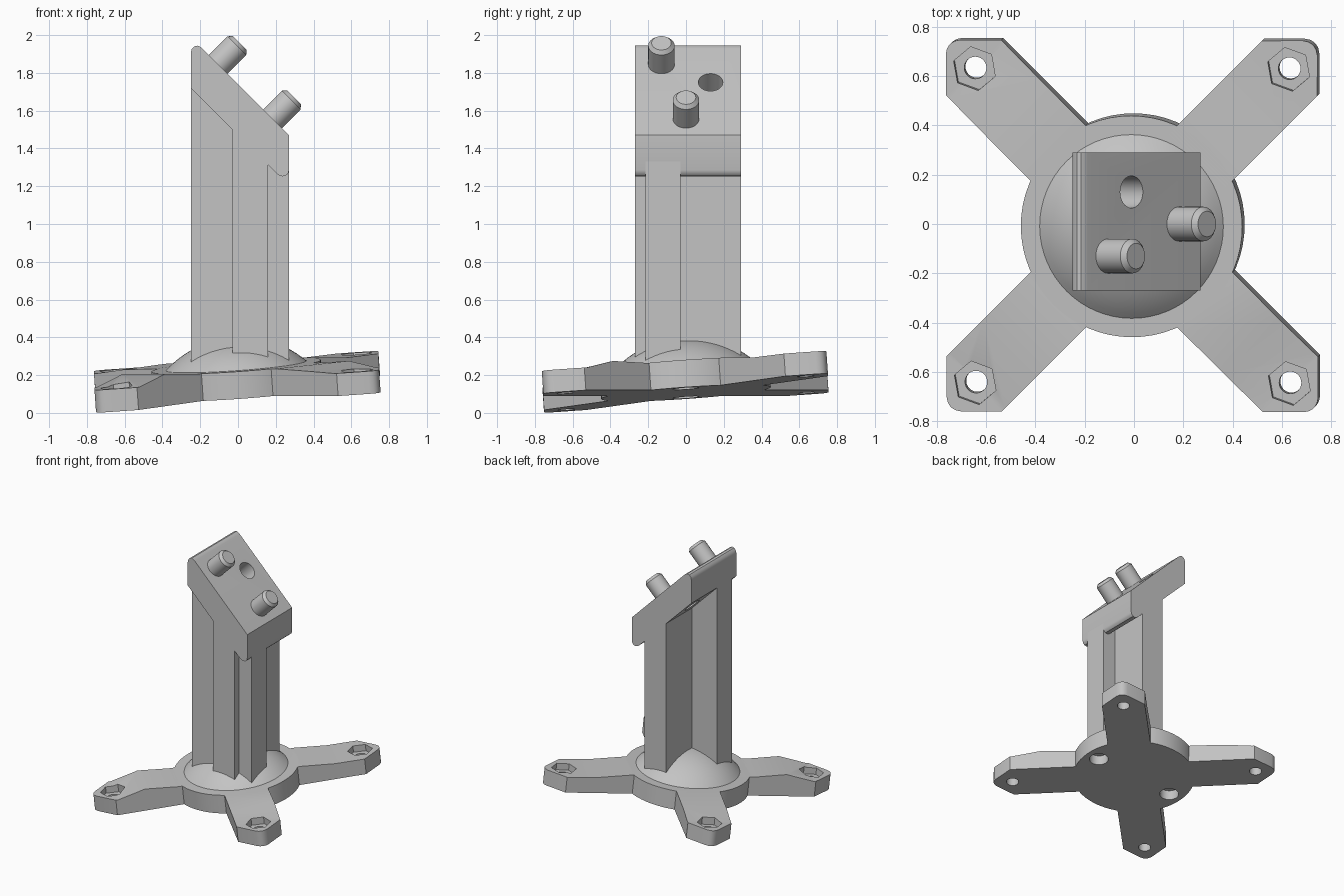
import bpy, bmesh, math
from mathutils import Matrix, Vector

if "Cube" in bpy.data.objects:
    bpy.data.objects.remove(bpy.data.objects["Cube"], do_unlink=True)

grey = bpy.data.materials.new("plain grey")
grey.use_nodes = True
grey.diffuse_color = (0.55, 0.55, 0.55, 1)
grey.node_tree.nodes["Principled BSDF"].inputs["Base Color"].default_value = grey.diffuse_color


def finish(name, bm, matrix=None):
    """Turn a bmesh into a grey object."""
    bmesh.ops.recalc_face_normals(bm, faces=bm.faces)
    mesh = bpy.data.meshes.new(name)
    bm.to_mesh(mesh)
    bm.free()
    if matrix is not None:
        mesh.transform(matrix)
    mesh.materials.append(grey)
    obj = bpy.data.objects.new(name, mesh)
    bpy.context.collection.objects.link(obj)
    return obj


def lathe(name, profile, segments=48, matrix=None):
    """Solid of revolution about z from (radius, z) points, bottom to top."""
    bm = bmesh.new()
    rings = [[bm.verts.new((r * math.cos(2 * math.pi * i / segments),
                            r * math.sin(2 * math.pi * i / segments), z))
              for i in range(segments)] for r, z in profile]
    for a, b in zip(rings, rings[1:]):
        for i in range(segments):
            j = (i + 1) % segments
            bm.faces.new((a[i], a[j], b[j], b[i]))
    bm.faces.new(rings[0])
    bm.faces.new(rings[-1])
    return finish(name, bm, matrix)


def prism(name, lower, upper):
    """Solid between two matching outlines."""
    bm = bmesh.new()
    a = [bm.verts.new(p) for p in lower]
    b = [bm.verts.new(p) for p in upper]
    bm.faces.new(a)
    bm.faces.new(b)
    for i in range(len(a)):
        j = (i + 1) % len(a)
        bm.faces.new((a[i], a[j], b[j], b[i]))
    return finish(name, bm)


def cut(obj, cutters):
    """Subtract the cutters, then delete them."""
    for c in cutters:
        c.hide_render = True
        mod = obj.modifiers.new("cut", 'BOOLEAN')
        mod.operation = 'DIFFERENCE'
        mod.solver = 'EXACT'
        mod.object = c
    bpy.context.view_layer.update()
    evaluated = obj.evaluated_get(bpy.context.evaluated_depsgraph_get())
    mesh = bpy.data.meshes.new_from_object(evaluated)
    obj.modifiers.clear()
    obj.data = mesh
    for c in cutters:
        bpy.data.objects.remove(c, do_unlink=True)


def smooth(obj, angle=32):
    bpy.ops.object.select_all(action='DESELECT')
    obj.select_set(True)
    bpy.context.view_layer.objects.active = obj
    bpy.ops.object.shade_smooth_by_angle(angle=math.radians(angle))


# Tilt of the whole foot, rising towards +x +y
tilt = (Matrix.Translation((0, 0, 0.105))
        @ Matrix.Rotation(-math.atan(0.099), 4, Vector((-1, 1, 0)).normalized()))
if (tilt @ Vector((1, 1, 0))).z < 0.105:
    tilt = (Matrix.Translation((0, 0, 0.105))
            @ Matrix.Rotation(math.atan(0.099), 4, Vector((-1, 1, 0)).normalized()))

THICK = 0.145

# Round hub with two blind holes underneath
hub = lathe("foot_hub", [(0.45, 0), (0.45, THICK)], 64)
cut(hub, [lathe("hub_cutter", [(0.07, -0.05), (0.07, 0.08)], 32,
                Matrix.Translation((s * 0.34, 0, 0))) for s in (-1, 1)])
hub.data.transform(tilt)
smooth(hub)

# Dome on the hub
R = 0.54
dome_end = math.asin(0.375 / R)
base_z = THICK + 0.15 - R
profile = [(0.375, THICK - 0.02)]
for k in range(13):
    a = dome_end * (1 - k / 12) + 0.002
    profile.append((R * math.sin(a), base_z + R * math.cos(a)))
smooth(lathe("foot_dome", profile, 64, tilt))


def make_arm(name, angle, right, left):
    """Arm along a diagonal; right and left are the mid heights of its edges."""
    stations = [(0.30, 0.159, THICK, THICK), (0.45, 0.159, THICK, THICK),
                (0.69, 0.159, right, left), (0.89, 0.159, 0.12, 0.12),
                (0.908, 0.159, 0.12, 0.12), (1.026, 0.042, 0.12, 0.12),
                (1.039, 0.022, 0.12, 0.12), (1.043, 0.006, 0.12, 0.12)]
    bm = bmesh.new()
    rings = [[bm.verts.new(p) for p in ((d, -w, 0), (d, w, 0), (d, w, tl), (d, -w, tr))]
             for d, w, tr, tl in stations]
    for a, b in zip(rings, rings[1:]):
        for i in range(4):
            j = (i + 1) % 4
            bm.faces.new((a[i], a[j], b[j], b[i]))
    bm.faces.new(rings[0])
    bm.faces.new(rings[-1])
    bmesh.ops.triangulate(bm, faces=[f for f in bm.faces if abs(f.normal.z) < 2 and
                                     f.calc_center_median().z > 0.1])
    arm = finish(name, bm)
    # Bolt hole and hexagonal nut pocket
    place = Matrix.Translation((0.903, 0, 0))
    spin = Matrix.Rotation(math.radians(100) - angle, 4, 'Z')
    cut(arm, [lathe("bolt_cutter", [(0.045, -0.05), (0.045, 0.3)], 32, place),
              lathe("nut_cutter", [(0.09, 0.07), (0.09, 0.3)], 6, place @ spin)])
    arm.data.transform(tilt @ Matrix.Rotation(angle, 4, 'Z'))
    smooth(arm, 20)


for name, degrees, right, left in (("back_left_arm", 45, 0.122, 0.122),
                                   ("back_right_arm", 135, 0.14, 0.14),
                                   ("front_right_arm", 225, 0.17, 0.17),
                                   ("front_left_arm", 315, 0.132, 0.155)):
    make_arm(name, math.radians(degrees), right, left)

# Cross-shaped column, its top sloped to end inside the head
X0, X1, X2, X3 = -0.25, -0.03, 0.16, 0.27
Y0, Y1, Y2, Y3 = -0.27, -0.215, -0.03, 0.29
cross = [(X0, Y1), (X1, Y1), (X1, Y0), (X2, Y0), (X2, Y1), (X3, Y1),
         (X3, Y2), (X2, Y2), (X2, Y3), (X1, Y3), (X1, Y2), (X0, Y2)]
prism("column", [(x, y, 0.2) for x, y in cross], [(x, y, 1.6 - x) for x, y in cross])

# Sloped head plate with rounded top edge and rounded lower lip
side = [(-0.25, 1.72), (-0.25, 1.905), (-0.245, 1.925), (-0.232, 1.94), (-0.215, 1.944),
        (-0.2, 1.938), (-0.188, 1.928), (0.27, 1.47), (0.27, 1.285), (0.265, 1.267),
        (0.252, 1.255), (0.235, 1.252), (0.22, 1.257), (0.207, 1.265)]
head = prism("head_plate", [(x, Y0, z) for x, z in side], [(x, Y3, z) for x, z in side])
lean = Matrix.Rotation(math.radians(45), 4, 'Y')
cut(head, [lathe("head_cutter", [(0.065, -0.4), (0.065, 0.2)], 40,
                 Matrix.Translation((-0.01, 0.13, 1.75)) @ lean)])
smooth(head)

# Two chamfered pins square to the slope
pin = [(0.07, -0.05), (0.07, 0.14), (0.052, 0.16)]
for name, spot in (("upper_pin", (-0.105, -0.13, 1.845)), ("lower_pin", (0.183, 0, 1.557))):
    smooth(lathe(name, pin, 40, Matrix.Translation(spot) @ lean))
